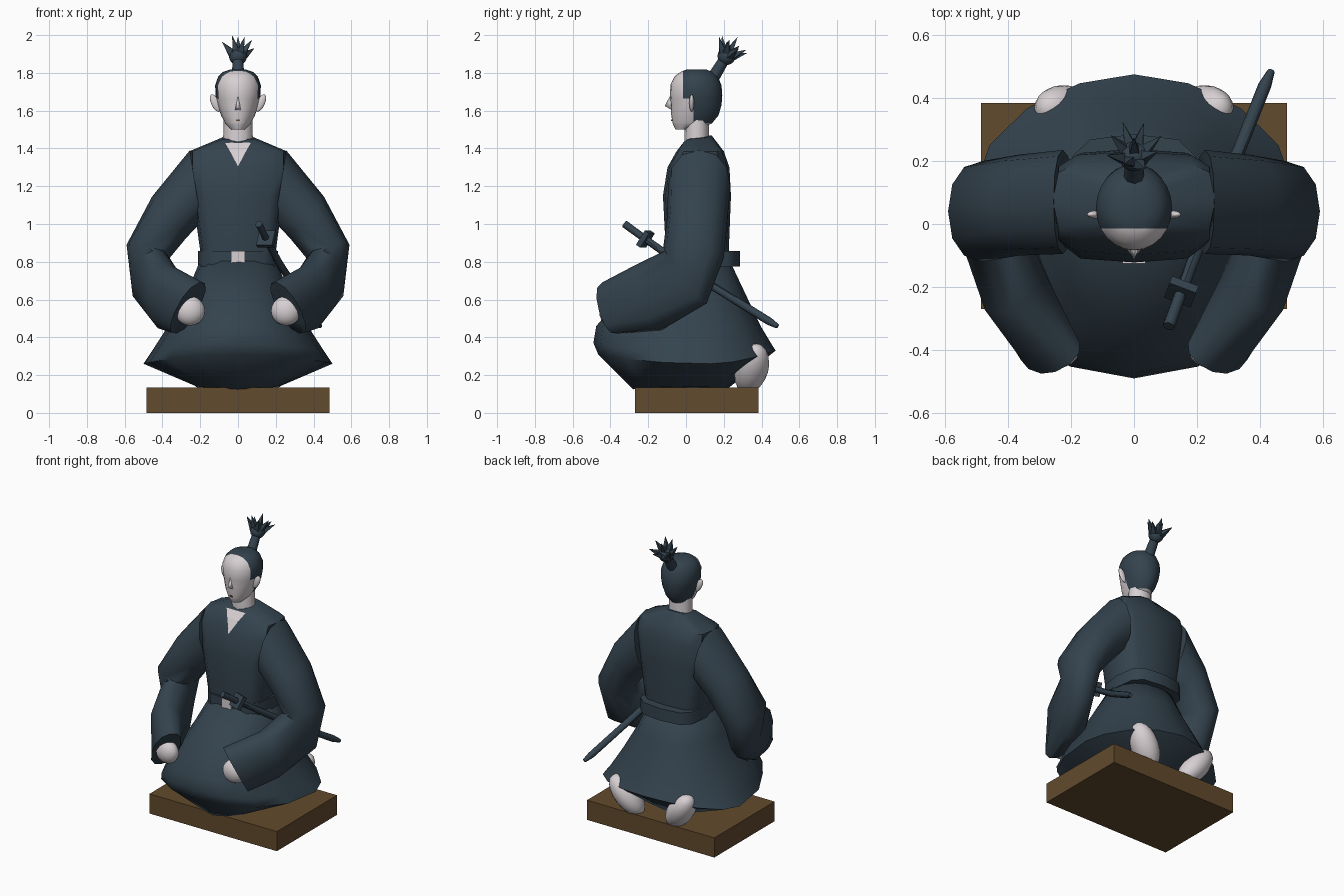
import bpy, bmesh, math
from mathutils import Vector, Matrix

if "Cube" in bpy.data.objects:
    bpy.data.objects.remove(bpy.data.objects["Cube"])


def material(name, rgb):
    m = bpy.data.materials.new(name)
    m.diffuse_color = (*rgb, 1)
    m.use_nodes = True
    m.node_tree.nodes["Principled BSDF"].inputs["Base Color"].default_value = m.diffuse_color
    return m


DARK = material("dark slate", (0.034, 0.056, 0.076))
SKIN = material("pale skin", (0.68, 0.63, 0.65))
WOOD = material("brown wood", (0.122, 0.069, 0.026))


def finish(name, bm, mats, smooth=True, rule=None, cuts=(), angle=45):
    for co, no in cuts:
        bmesh.ops.bisect_plane(bm, geom=bm.verts[:] + bm.edges[:] + bm.faces[:], plane_co=co, plane_no=no)
    bmesh.ops.recalc_face_normals(bm, faces=bm.faces[:])
    if rule:
        for f in bm.faces:
            f.material_index = rule(f.calc_center_median())
    me = bpy.data.meshes.new(name)
    bm.to_mesh(me)
    bm.free()
    for m in mats:
        me.materials.append(m)
    ob = bpy.data.objects.new(name, me)
    bpy.context.collection.objects.link(ob)
    if smooth:
        bpy.ops.object.select_all(action='DESELECT')
        ob.select_set(True)
        bpy.context.view_layer.objects.active = ob
        bpy.ops.object.shade_smooth_by_angle(angle=math.radians(angle))
    return ob


def loft(name, rings, mats, **kw):
    bm = bmesh.new()
    vs = [[bm.verts.new(p) for p in r] for r in rings]
    n = len(rings[0])
    for a, b in zip(vs, vs[1:]):
        for i in range(n):
            j = (i + 1) % n
            bm.faces.new((a[i], a[j], b[j], b[i]))
    bm.faces.new(vs[0])
    bm.faces.new(vs[-1])
    return finish(name, bm, mats, **kw)


def spow(v, p):
    return math.copysign(abs(v) ** p, v)


def oval(n, z, rx, yf, yb, yc=None, p=1.0, zf=None, zb=None, pb=None):
    """Horizontal ring with its own front and back reach, optionally tilted."""
    yc = (yf + yb) / 2 if yc is None else yc
    out = []
    for i in range(n):
        a = 2 * math.pi * i / n
        c, s = math.cos(a), math.sin(a)
        e = pb if pb and s > 0 else p
        zz = z
        if zf is not None:
            zz += ((zb if s > 0 else zf) - z) * s * s
        out.append((rx * spow(c, e), yc + spow(s, e) * ((yb - yc) if s > 0 else (yc - yf)), zz))
    return out


def ring(c, u, v, n=12, p=0.9):
    c, u, v = Vector(c), Vector(u), Vector(v)
    return [c + u * spow(math.cos(2 * math.pi * i / n), p) + v * spow(math.sin(2 * math.pi * i / n), p)
            for i in range(n)]


def tube(name, pts, radii, mat, n=6):
    d = (Vector(pts[-1]) - Vector(pts[0])).normalized()
    u = d.orthogonal().normalized()
    v = d.cross(u)
    return loft(name, [ring(p, u * r, v * r, n, 1) for p, r in zip(pts, radii)], [mat])


def ellipsoid(name, c, size, mat, tilt=None):
    bm = bmesh.new()
    m = Matrix.Translation(c) @ (tilt or Matrix()) @ Matrix.Diagonal((*size, 1))
    bmesh.ops.create_uvsphere(bm, u_segments=16, v_segments=10, radius=1, matrix=m)
    return finish(name, bm, [mat])


def box(name, c, size, mat, rot=None):
    bm = bmesh.new()
    m = Matrix.Translation(c) @ (rot or Matrix()) @ Matrix.Diagonal((*size, 1))
    bmesh.ops.create_cube(bm, size=1, matrix=m)
    return finish(name, bm, [mat], smooth=False)


def rot(deg, axis):
    return Matrix.Rotation(math.radians(deg), 4, axis)


# wooden plinth
box("plinth", (0, 0.057, 0.0675), (0.97, 0.655, 0.135), WOOD)

# spread robe skirt over folded legs
loft("skirt", [
    oval(16, 0.14, 0.22, -0.28, 0.22, 0.0, 1, 0.125, 0.128),
    oval(16, 0.26, 0.50, -0.465, 0.475, 0.13, 0.88, 0.31, 0.33, 1.1),
    oval(16, 0.32, 0.46, -0.49, 0.455, 0.09, 0.85, 0.37, 0.36, 1.05),
    oval(16, 0.46, 0.37, -0.475, 0.395, 0.04, 0.88),
    oval(16, 0.64, 0.27, -0.32, 0.31, 0.04, 0.9),
    oval(16, 0.82, 0.195, -0.10, 0.225, 0.05, 0.85)], [DARK], angle=70)

# upper robe
loft("upper_robe", [
    oval(12, z, rx, yf, yb, p=0.5) for z, rx, yf, yb in (
        (0.82, 0.195, -0.105, 0.225), (1.15, 0.24, -0.122, 0.238),
        (1.30, 0.258, -0.098, 0.23), (1.385, 0.258, -0.05, 0.2))]
    + [oval(12, 1.455, 0.09, -0.015, 0.135, None, 0.5, 1.43, 1.47)], [DARK])

# open neckline: thin skin plate following the chest
bm = bmesh.new()
left = right = bm.verts.new((0, -0.106, 1.30))
for x, y, z in ((0.045, -0.058, 1.385), (0.072, -0.021, 1.432)):
    a, b = bm.verts.new((-x, y, z)), bm.verts.new((x, y, z))
    bm.faces.new((left, right, b, a) if left is not right else (left, b, a))
    left, right = a, b
neckline = finish("neckline", bm, [SKIN], smooth=False)
if neckline.data.polygons[0].normal.y > 0:
    neckline.data.flip_normals()

# belt and buckle
loft("belt", [oval(12, z, 0.212, -0.120, 0.285, p=0.6) for z in (0.775, 0.858)], [DARK])
box("belt_plate", (0, -0.121, 0.817), (0.072, 0.009, 0.08), SKIN)

# sleeves, hands, feet and ears on both sides
ARM = [((.225, .07, 1.2), (.03, 0, .19), (0, .165, 0)),
       ((.365, .06, 1.035), (.09, 0, .11), (0, .16, 0)),
       ((.48, .04, .85), (.11, 0, .04), (0, .16, -.03)),
       ((.46, 0, .72), (.105, 0, -.03), (.01, .11, -.14)),
       ((.38, -.2, .61), (.10, -.04, -.02), (-.01, .07, -.172)),
       ((.265, -.405, .555), (.07, -.055, -.02), (.06, .04, -.135))]
for side, s in (("left", 1), ("right", -1)):
    def fl(v):
        return (v[0] * s, v[1], v[2])
    loft(side + "_sleeve", [ring(fl(c), fl(u), fl(v)) for c, u, v in ARM], [DARK], angle=60)
    ellipsoid(side + "_hand", (0.255 * s, -0.405, 0.54), (0.08, 0.055, 0.078), SKIN)
    # sole-up feet, toes turned inward
    ellipsoid(side + "_foot", (0.205 * s, 0.348, 0.235), (0.08, 0.09, 0.155), SKIN,
              rot(20 * s, 'Z') @ rot(38 * s, 'Y'))
    ellipsoid(side + "_ear", (0.12 * s, 0.03, 1.64), (0.022, 0.013, 0.05), SKIN, rot(25 * s, 'Y'))

# neck
loft("neck", [oval(12, 1.40, 0.08, -0.01, 0.125), oval(12, 1.58, 0.075, -0.005, 0.12)], [SKIN])


# head, hair painted on the back and temples
def is_hair(c):
    return 0 if (c.y > -0.015 and c.z > 1.665) or (c.y > 0.04 and c.z > 1.535) else 1


loft("head", [oval(24, z, rx, yf, yb, yc) for z, rx, yf, yb, yc in (
    (1.50, 0.036, -0.055, 0.03, -0.01), (1.53, 0.066, -0.07, 0.135, 0.03),
    (1.575, 0.09, -0.078, 0.172, 0.04), (1.63, 0.108, -0.08, 0.188, 0.05),
    (1.68, 0.119, -0.084, 0.192, 0.05), (1.735, 0.121, -0.083, 0.188, 0.05),
    (1.78, 0.105, -0.062, 0.168, 0.05), (1.805, 0.08, -0.03, 0.14, 0.05),
    (1.817, 0.045, 0.0, 0.11, 0.05))], [DARK, SKIN], rule=is_hair,
    cuts=[((0, -0.015, 0), (0, 1, 0)), ((0, 0.04, 0), (0, 1, 0)),
          ((0, 0, 1.665), (0, 0, 1)), ((0, 0, 1.535), (0, 0, 1))])

# nose and mouth
bm = bmesh.new()
top, tip, l, r = (bm.verts.new(p) for p in (
    (0, -0.078, 1.69), (0, -0.113, 1.625), (-0.018, -0.07, 1.6), (0.018, -0.07, 1.6)))
for f in ((top, l, tip), (top, tip, r), (tip, l, r), (top, r, l)):
    bm.faces.new(f)
finish("nose", bm, [SKIN], angle=120)
box("mouth", (0, -0.074, 1.55), (0.02, 0.009, 0.008), WOOD)

# topknot: stem, knot and burst of spikes
tube("topknot_stem", [(0, 0.135, 1.76), (0, 0.205, 1.875)], [0.034, 0.028], DARK, 8)
axis = Vector((0, 0.5, 0.87)).normalized()
root = Vector((0, 0.205, 1.872))
ellipsoid("topknot_ball", root + axis * 0.02, (0.048, 0.048, 0.048), DARK)
u, v = Vector((1, 0, 0)), axis.cross(Vector((1, 0, 0)))
dirs = [axis * 1.05]
for k in range(8):
    a = 2 * math.pi * (k + 0.5) / 8
    w = u * math.cos(a) + v * math.sin(a)
    dirs.append(axis * (0.78 if k % 2 else 0.68) + w * (0.62 if k % 2 else 0.72))
for k, d in enumerate(dirs):
    tube(f"topknot_spike_{k}", [root, root + d * 0.045, root + d * 0.128], [0.026, 0.026, 0.001], DARK, 4)

# sheathed sword with guard
S = [(0.11, -0.325, 1.0), (0.15, -0.215, 0.92), (0.22, -0.03, 0.79),
     (0.30, 0.15, 0.665), (0.415, 0.44, 0.485), (0.435, 0.485, 0.458)]
tube("sword_handle", S[:2], [0.02, 0.019], DARK, 8)
tube("sword_sheath", S[1:], [0.019, 0.02, 0.021, 0.021, 0.012], DARK, 8)
q = (Vector(S[2]) - Vector(S[1])).to_track_quat('Z', 'Y').to_matrix().to_4x4()
box("sword_guard", S[1], (0.09, 0.09, 0.028), DARK, q)
